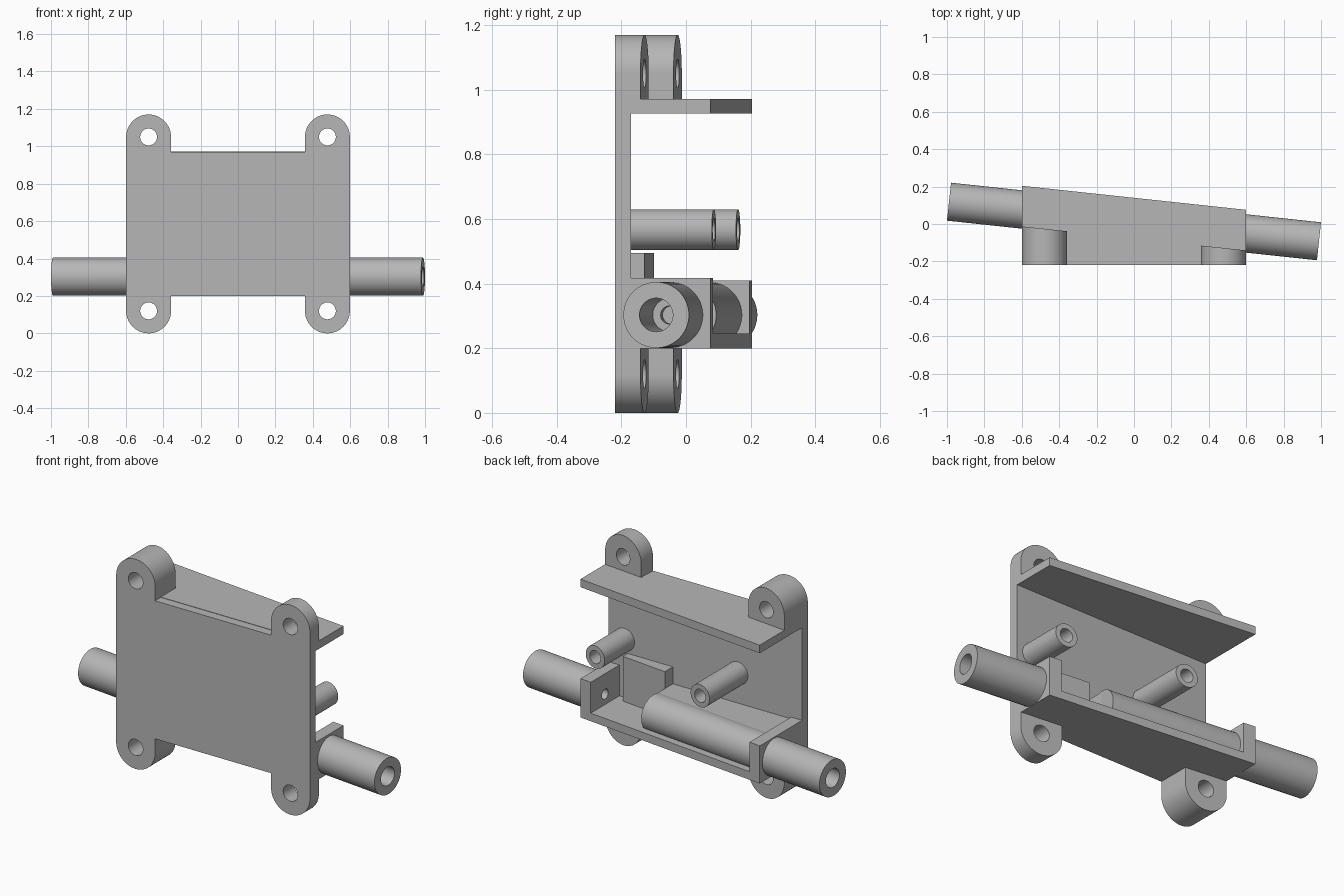
import bpy, bmesh, math
from mathutils import Vector, Matrix

old = bpy.data.objects.get("Cube")
if old:
    bpy.data.objects.remove(old)

SLOPE = -0.107          # the back of the bracket leans along x
BACK = 0.14             # back plane of the shelves at x = 0
TAB_BACK = -0.077       # back plane of the lugs at x = 0
FRONT, INNER = -0.22, -0.17
AXIS_Y, AXIS_Z = 0.0135, 0.303

grey = bpy.data.materials.new("plain grey")
grey.use_nodes = True
colour = (0.47, 0.47, 0.47, 1)
grey.diffuse_color = colour
grey.node_tree.nodes["Principled BSDF"].inputs["Base Color"].default_value = colour


def finish(name, bm):
    bmesh.ops.recalc_face_normals(bm, faces=bm.faces)
    mesh = bpy.data.meshes.new(name)
    bm.to_mesh(mesh)
    bm.free()
    mesh.materials.append(grey)
    obj = bpy.data.objects.new(name, mesh)
    bpy.context.collection.objects.link(obj)
    return obj


def prism(name, outline, y0, back, slope=SLOPE):
    """Extrude an x-z outline from y0 to the leaning plane y = back + slope * x."""
    bm = bmesh.new()
    near = [bm.verts.new((x, y0, z)) for x, z in outline]
    far = [bm.verts.new((x, back + slope * x, z)) for x, z in outline]
    bm.faces.new(near)
    bm.faces.new(far)
    n = len(near)
    for i in range(n):
        j = (i + 1) % n
        bm.faces.new((near[i], near[j], far[j], far[i]))
    return finish(name, bm)


def box(x0, x1, z0, z1):
    return [(x0, z0), (x1, z0), (x1, z1), (x0, z1)]


def arc(x, z, r, start=0, sweep=2 * math.pi, n=48):
    count = n if sweep > 6 else n + 1
    return [(x + r * math.cos(start + sweep * i / n),
             z + r * math.sin(start + sweep * i / n)) for i in range(count)]


def axis_point(x):
    return Vector((x, AXIS_Y + SLOPE * x, AXIS_Z))


def rod(name, x0, x1, r):
    """Cylinder along the leaning axis between two x positions."""
    a, b = axis_point(x0), axis_point(x1)
    turn = (b - a).to_track_quat('Z', 'Y').to_matrix().to_4x4()
    bm = bmesh.new()
    bmesh.ops.create_cone(bm, cap_ends=True, segments=64, radius1=r, radius2=r,
                          depth=(b - a).length,
                          matrix=Matrix.Translation((a + b) / 2) @ turn)
    return finish(name, bm)


def cut(obj, cutter):
    mod = obj.modifiers.new("hole", 'BOOLEAN')
    mod.operation = 'DIFFERENCE'
    mod.solver = 'EXACT'
    mod.object = cutter
    bpy.context.view_layer.objects.active = obj
    bpy.ops.object.modifier_apply(modifier=mod.name)
    bpy.data.objects.remove(cutter)
    return obj


parts = []

# Front plate and the two shelves
parts.append(prism("front_plate", box(-0.598, 0.598, 0.2, 0.97), FRONT, INNER, 0))
parts.append(prism("top_shelf", box(-0.598, 0.598, 0.927, 0.972), INNER, BACK))
parts.append(prism("bottom_shelf", box(-0.598, 0.598, 0.2, 0.245), INNER, BACK))

# Rounded mounting lugs with through holes
for side, x in (("right", -0.478), ("left", 0.478)):
    for level, z, base, start in (("top", 1.05, 0.97, 0), ("bottom", 0.12, 0.2, math.pi)):
        outline = arc(x, z, 0.12, start, math.pi)
        outline += [(outline[-1][0], base), (outline[0][0], base)]
        lug = prism(f"{level}_{side}_lug", outline, FRONT, TAB_BACK)
        hole = prism("lug_cutter", arc(x, z, 0.045), -0.4, 0.3, 0)
        parts.append(cut(lug, hole))

# Hollow pegs behind the plate
for name, x in (("middle_peg", -0.2), ("left_peg", 0.5)):
    peg = prism(name, arc(x, 0.567, 0.063), INNER, BACK)
    parts.append(cut(peg, prism("peg_cutter", arc(x, 0.567, 0.036), INNER + 0.005, 0.3, 0)))

# End walls of the lower tray, the left one with a small passage
parts.append(prism("right_end_wall", box(-0.598, -0.53, 0.2, 0.41), INNER, BACK))
wall = prism("left_end_wall", box(0.53, 0.598, 0.2, 0.417), INNER, BACK)
parts.append(cut(wall, rod("passage_cutter", 0.4, 0.7, 0.028)))

# Stop block and the filler joining the long rod to the plate
parts.append(prism("stop_block", box(0.2, 0.48, 0.2, 0.495), INNER, TAB_BACK))
parts.append(prism("rod_filler", box(-0.54, 0.2, 0.24, 0.4), INNER, AXIS_Y))

# Long rod and short stub, both bored from the outer end
parts.append(cut(rod("long_rod", -0.989, 0.2, 0.102), rod("bore_cutter", -1.1, -0.6, 0.052)))
parts.append(cut(rod("left_stub", 0.585, 0.989, 0.102), rod("bore_cutter", 0.5, 1.1, 0.052)))

# Smooth the round surfaces, keep the edges crisp
bpy.ops.object.select_all(action='DESELECT')
for part in parts:
    part.select_set(True)
bpy.context.view_layer.objects.active = parts[0]
bpy.ops.object.shade_smooth_by_angle(angle=math.radians(30))
